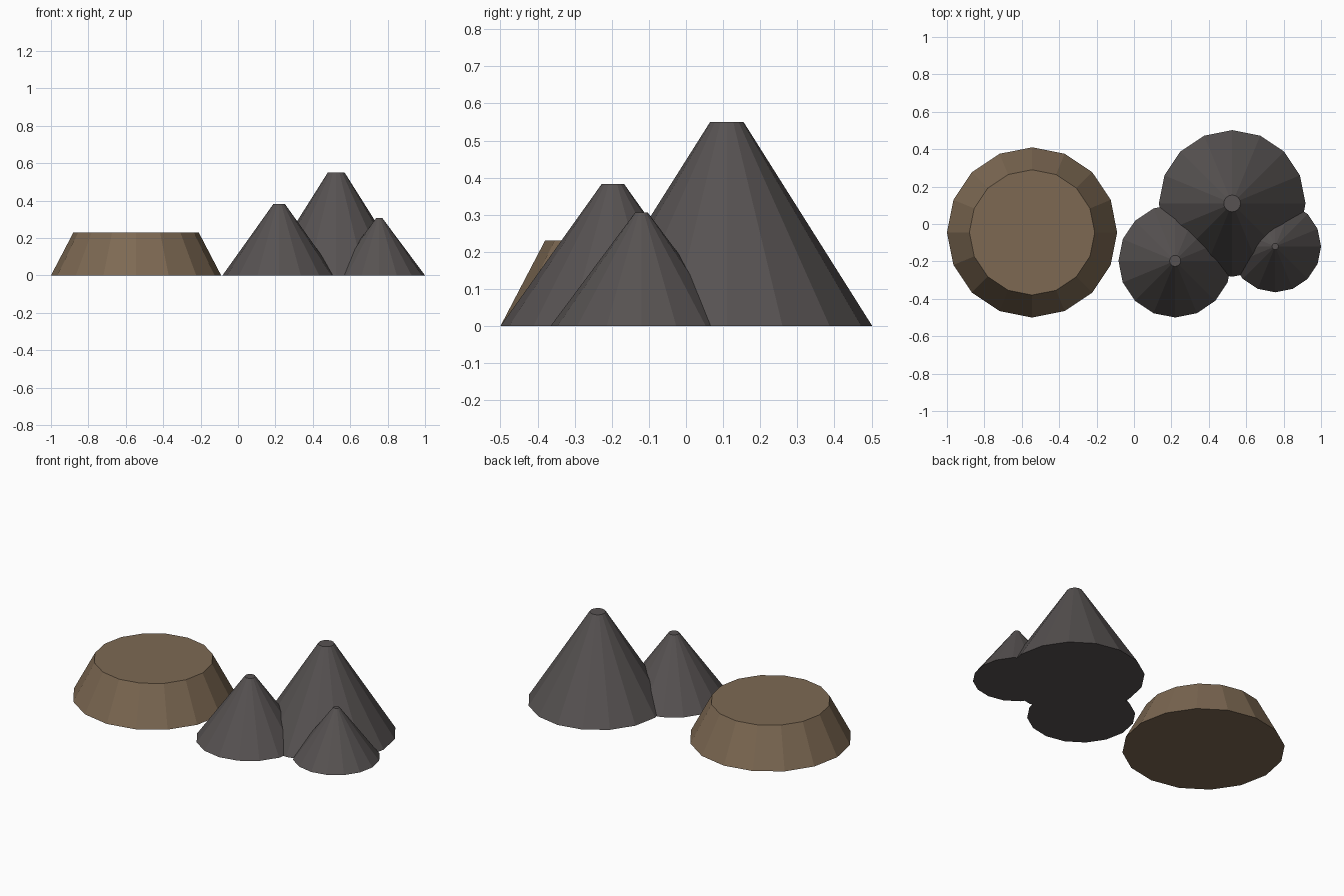
import bpy

cube = bpy.data.objects.get("Cube")
if cube:
    bpy.data.objects.remove(cube, do_unlink=True)


def make_material(name, color):
    mat = bpy.data.materials.new(name)
    mat.use_nodes = True
    mat.diffuse_color = color
    mat.node_tree.nodes["Principled BSDF"].inputs["Base Color"].default_value = color
    mat.roughness = 1.0
    return mat


def truncated_cone(name, x, y, base_radius, top_radius, height, mat):
    """Flat-shaded sixteen-sided frustum standing on the ground."""
    bpy.ops.mesh.primitive_cone_add(
        vertices=16, radius1=base_radius, radius2=top_radius,
        depth=height, location=(x, y, height / 2))
    obj = bpy.context.object
    obj.name = obj.data.name = name
    obj.data.materials.append(mat)
    return obj


earth = make_material("earth brown", (0.205, 0.141, 0.086, 1))
rock = make_material("rock grey", (0.095, 0.085, 0.084, 1))

# Broad flat-topped hill
truncated_cone("mesa", -0.545, -0.045, 0.455, 0.335, 0.23, earth)

# Cluster of three overlapping peaks
truncated_cone("tall_peak", 0.525, 0.11, 0.392, 0.045, 0.55, rock)
truncated_cone("middle_peak", 0.22, -0.197, 0.303, 0.03, 0.383, rock)
truncated_cone("small_peak", 0.755, -0.12, 0.245, 0.017, 0.306, rock)
